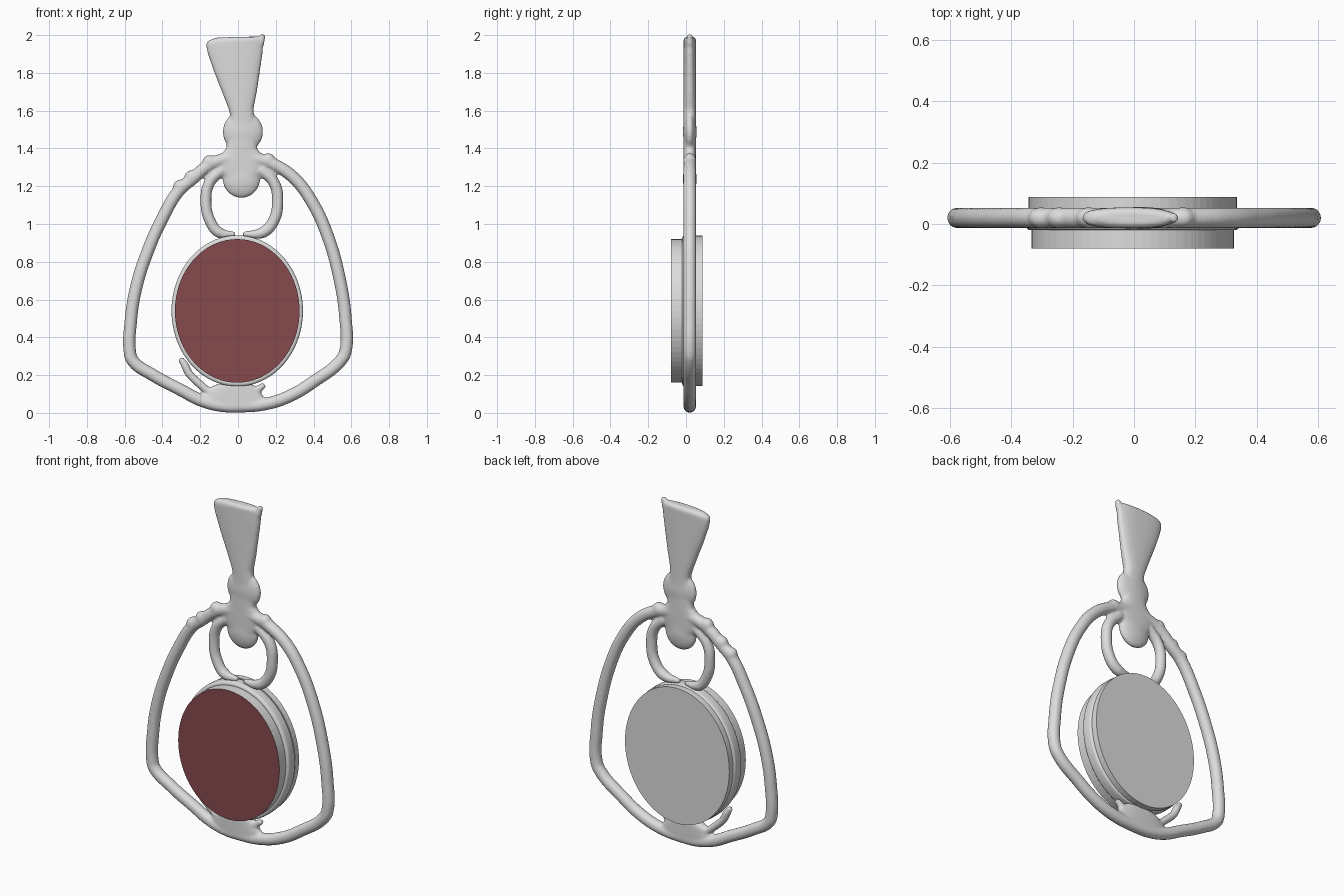
import bpy, bmesh, math
from mathutils import Matrix

if "Cube" in bpy.data.objects:
    bpy.data.objects.remove(bpy.data.objects["Cube"])

MID = 0.02  # depth of the metalwork's middle plane


def material(name, rgb):
    m = bpy.data.materials.new(name)
    m.use_nodes = True
    m.diffuse_color = (*rgb, 1)
    m.node_tree.nodes["Principled BSDF"].inputs["Base Color"].default_value = (*rgb, 1)
    return m


silver = material("silver_grey", (0.72, 0.72, 0.72))
red = material("dark_red", (0.235, 0.068, 0.075))


def add_mesh(name, bm, mat):
    bm.normal_update()
    bmesh.ops.recalc_face_normals(bm, faces=bm.faces)
    me = bpy.data.meshes.new(name)
    bm.to_mesh(me)
    bm.free()
    me.materials.append(mat)
    ob = bpy.data.objects.new(name, me)
    bpy.context.collection.objects.link(ob)
    return ob


def tube(bm, points, radius, closed=False, tip=None):
    """Sweep a round wire through (x, z) points and add it to bm."""
    cu = bpy.data.curves.new("wire", "CURVE")
    cu.dimensions = "3D"
    cu.bevel_depth = radius
    cu.bevel_resolution = 4
    cu.use_fill_caps = True
    cu.resolution_u = 8
    sp = cu.splines.new("BEZIER")
    sp.bezier_points.add(len(points) - 1)
    sp.use_cyclic_u = closed
    for p, (x, z) in zip(sp.bezier_points, points):
        p.co = (x, MID, z)
        p.handle_left_type = p.handle_right_type = "AUTO"
    if tip:
        sp.bezier_points[-1].radius = tip
    ob = bpy.data.objects.new("wire", cu)
    bpy.context.collection.objects.link(ob)
    me = bpy.data.meshes.new_from_object(ob.evaluated_get(bpy.context.evaluated_depsgraph_get()))
    bm.from_mesh(me)
    bpy.data.objects.remove(ob)
    bpy.data.meshes.remove(me)
    bpy.data.curves.remove(cu)


def bead(bm, x, z, radius, depth):
    """Flattened ball in the middle plane."""
    bmesh.ops.create_uvsphere(bm, u_segments=24, v_segments=16, radius=1,
                              matrix=Matrix.Translation((x, MID, z))
                              @ Matrix.Diagonal((radius, depth, radius, 1)))


def loft(bm, rows, depth, sides=32):
    """Stack flattened, slightly boxy oval sections given as (z, left, right)."""
    rings = []
    for z, lo, hi in rows:
        ring = []
        half = (hi - lo) / 2
        for i in range(sides):
            a = math.tau * i / sides
            c, s = math.cos(a), math.sin(a)
            ring.append(bm.verts.new(((lo + hi) / 2 + half * math.copysign(abs(c) ** 0.85, c),
                                      MID + min(depth, half) * math.copysign(abs(s) ** 0.7, s), z)))
        rings.append(ring)
    for a, b in zip(rings, rings[1:]):
        for i in range(sides):
            j = (i + 1) % sides
            bm.faces.new((a[i], a[j], b[j], b[i]))
    bm.faces.new(rings[0])
    bm.faces.new(rings[-1])
    return rings


# Metalwork: bail, bead, hub, outer frame, loops and twigs fused into one casting
bm = bmesh.new()
rings = loft(bm, [(1.25, -0.075, 0.11), (1.3, -0.11, 0.135), (1.345, -0.12, 0.15),
                  (1.375, -0.085, 0.12), (1.4, -0.062, 0.1), (1.48, -0.05, 0.1),
                  (1.57, -0.04, 0.085), (1.61, -0.05, 0.082), (1.7, -0.085, 0.1),
                  (1.8, -0.125, 0.115), (1.9, -0.16, 0.13), (1.95, -0.17, 0.132),
                  (1.975, -0.16, 0.13), (1.99, -0.12, 0.12)], 0.034)
for v in rings[-1] + rings[-2]:
    v.co.z += 0.05 * min(v.co.x, 0) + 0.002
for v in rings[-1]:
    v.co.y = MID + 0.6 * (v.co.y - MID)
tube(bm, [(0.1, 1.9), (0.12, 1.96), (0.133, 2.003)], 0.02, tip=0.7)
bead(bm, 0.026, 1.488, 0.108, 0.036)
bead(bm, 0.018, 1.238, 0.1, 0.036)
for x, z in ((-0.15, 1.325), (-0.245, 1.245), (-0.305, 1.195), (0.16, 1.335)):
    bead(bm, x, z, 0.04, 0.035)

frame = [(0.02, 1.35), (-0.1, 1.335), (-0.17, 1.3), (-0.24, 1.24), (-0.31, 1.18),
         (-0.4, 1.03), (-0.48, 0.85), (-0.54, 0.66), (-0.568, 0.48), (-0.572, 0.32),
         (-0.56, 0.28), (-0.45, 0.2), (-0.3, 0.12), (-0.2, 0.068), (-0.1, 0.04),
         (0, 0.035), (0.15, 0.048), (0.28, 0.092), (0.4, 0.165), (0.55, 0.285),
         (0.57, 0.33), (0.569, 0.5), (0.54, 0.7), (0.47, 0.95), (0.39, 1.12),
         (0.3, 1.24), (0.2, 1.31), (0.12, 1.34)]
tube(bm, frame, 0.034, closed=True)

tube(bm, [(-0.08, 1.29), (-0.15, 1.22), (-0.17, 1.12), (-0.145, 1.01),
          (-0.1, 0.955), (-0.015, 0.945)], 0.03, tip=0.45)
tube(bm, [(0.12, 1.29), (0.19, 1.22), (0.21, 1.12), (0.185, 1.01),
          (0.13, 0.955), (0.025, 0.945)], 0.031, tip=0.45)
tube(bm, [(-0.13, 0.09), (-0.2, 0.15), (-0.26, 0.21), (-0.28, 0.25), (-0.305, 0.29)], 0.022, tip=0.7)
tube(bm, [(0.05, 0.08), (0.1, 0.12), (0.14, 0.15)], 0.022, tip=0.7)
loft(bm, [(0.03, -0.17, 0.15), (0.08, -0.19, 0.14), (0.12, -0.17, 0.11), (0.15, -0.12, 0.08)], 0.033)
bmesh.ops.remove_doubles(bm, verts=bm.verts, dist=0.0005)
casting = add_mesh("pendant_metalwork", bm, silver)
remesh = casting.modifiers.new("fuse", "REMESH")
remesh.mode = "VOXEL"
remesh.voxel_size = 0.008
remesh.use_smooth_shade = True
smooth = casting.modifiers.new("soften", "SMOOTH")
smooth.iterations = 4


def oval_disc(name, rx, rz, y0, y1, bevel=0):
    """Upright oval plate between two depths."""
    bm = bmesh.new()
    bmesh.ops.create_cone(bm, cap_ends=True, segments=72, radius1=1, radius2=1, depth=1)
    for v in bm.verts:
        x, y, z = v.co
        v.co = (rx * x - 0.004, (y0 + y1) / 2 - (y1 - y0) * z, 0.54 + rz * y)
    bm.normal_update()
    if bevel:
        rims = [e for e in bm.edges if abs(e.verts[0].co.y - e.verts[1].co.y) < 1e-5]
        bmesh.ops.bevel(bm, geom=rims, offset=bevel, segments=4, profile=0.5, affect="EDGES")
        for f in bm.faces:
            f.smooth = len(f.verts) == 4
    return add_mesh(name, bm, silver)


# Oval setting, back plate and stone
oval_disc("bezel", 0.348, 0.4, -0.02, 0.048, bevel=0.014)
oval_disc("bezel_core", 0.32, 0.37, 0.03, 0.06)
oval_disc("back_plate", 0.34, 0.398, 0.052, 0.088)

# Stone with a coloured front face
stone = oval_disc("stone", 0.33, 0.38, -0.08, -0.015)
stone.data.materials.append(red)
for f in stone.data.polygons:
    if f.normal.y < -0.9:
        f.material_index = 1
